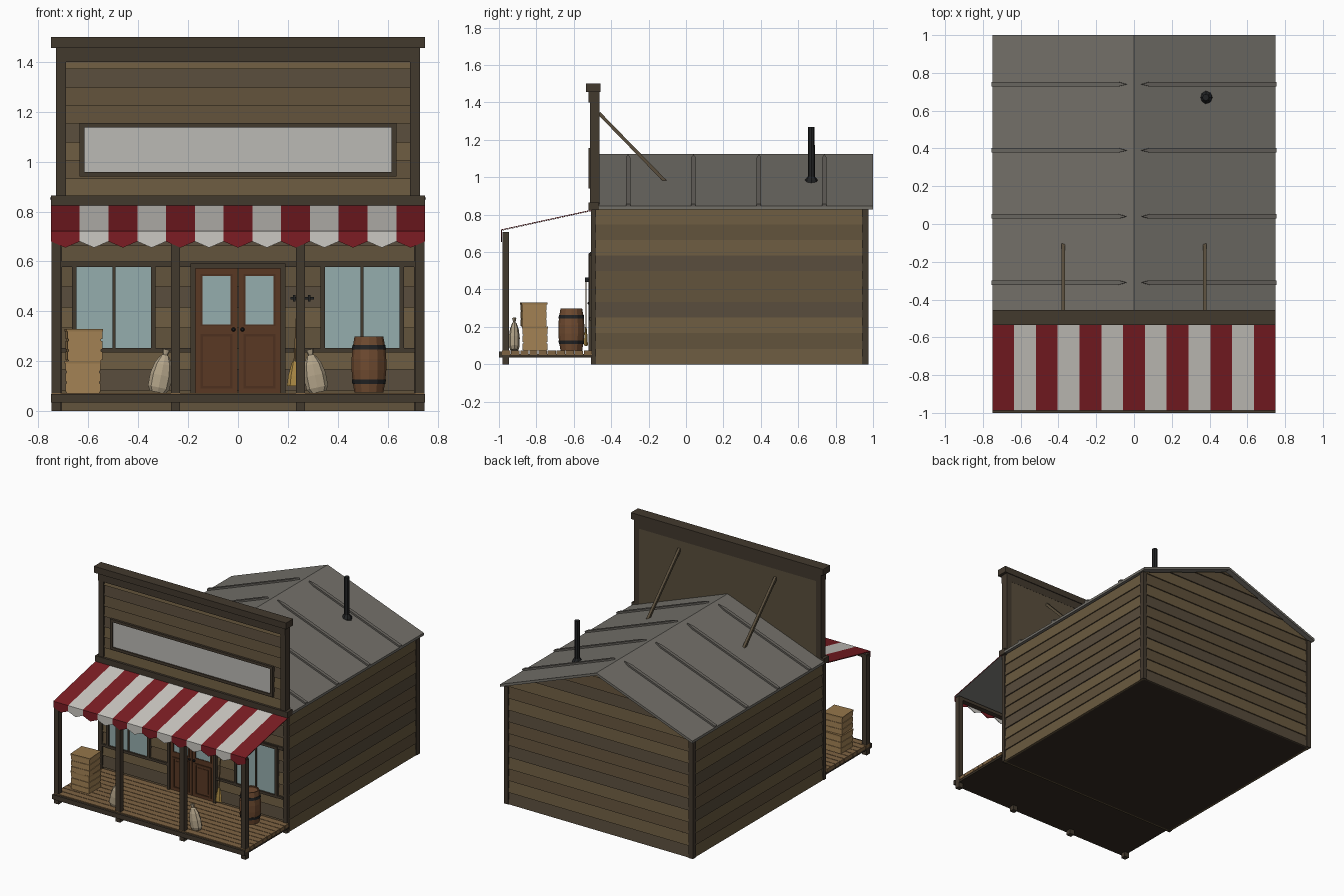
import bpy, bmesh, math
from mathutils import Matrix, Vector

if "Cube" in bpy.data.objects:
    bpy.data.objects.remove(bpy.data.objects["Cube"])

MATS = {}
COL = dict(b1=(.145, .102, .05), b2=(.115, .08, .042), b3=(.095, .07, .043), trim=(.055, .041, .027),
           dark=(.035, .025, .016), plank=(.21, .125, .055), back=(.10, .076, .045), door=(.10, .04, .017),
           door2=(.075, .03, .013), glass=(.30, .42, .42), white=(.6, .58, .54), red=(.20, .012, .017),
           roof=(.17, .16, .14), rib=(.14, .13, .115), iron=(.015, .016, .017), crate=(.37, .225, .09),
           crate2=(.30, .18, .07), barrel=(.16, .07, .03), sack=(.45, .37, .25), straw=(.42, .26, .06),
           sign=(.50, .49, .46), canvas=(.2, .2, .19))


def mat(k):
    if k not in MATS:
        MATS[k] = bpy.data.materials.new(k)
        MATS[k].diffuse_color = (*COL[k], 1)
    return MATS[k]


class Part:
    """Collects simple solids into one named object."""
    def __init__(self, name):
        self.name, self.bm, self.keys = name, bmesh.new(), []

    def add(self, verts, faces, key, M=Matrix()):
        if key not in self.keys:
            self.keys.append(key)
        vs = [self.bm.verts.new(M @ Vector(v)) for v in verts]
        for f in faces:
            self.bm.faces.new([vs[i] for i in f]).material_index = self.keys.index(key)

    def prism(self, pts, vec, key, M=Matrix()):
        n, vec = len(pts), Vector(vec)
        faces = [range(n), range(n, 2 * n)] + [(i, (i + 1) % n, n + (i + 1) % n, n + i) for i in range(n)]
        self.add([Vector(p) for p in pts] + [Vector(p) + vec for p in pts], faces, key, M)

    def box(self, x0, x1, y0, y1, z0, z1, key, M=Matrix()):
        self.prism([(x0, y0, z0), (x1, y0, z0), (x1, y1, z0), (x0, y1, z0)], (0, 0, z1 - z0), key, M)

    def frame(self, x0, x1, z0, z1, w, y0, y1, key):
        self.box(x0, x0 + w, y0, y1, z0, z1, key)
        self.box(x1 - w, x1, y0, y1, z0, z1, key)
        self.box(x0 + w, x1 - w, y0, y1, z0, z0 + w, key)
        self.box(x0 + w, x1 - w, y0, y1, z1 - w, z1, key)

    def lathe(self, prof, n, key, M=Matrix()):
        vs = [(r * math.cos(t), r * math.sin(t), z) for r, z in prof
              for t in [2 * math.pi * i / n for i in range(n)]]
        m = len(prof)
        faces = [(j * n + i, j * n + (i + 1) % n, (j + 1) * n + (i + 1) % n, (j + 1) * n + i)
                 for j in range(m - 1) for i in range(n)]
        self.add(vs, faces + [range(n), range((m - 1) * n, m * n)], key, M)

    def siding(self, half, z0, z1, step, M=Matrix(), shift=0):
        # lapped boards facing -y; half(z) is the half width at a height
        z, i = z0, shift
        while z < z1 - .005:
            t = min(z + step, z1)
            a, b = half(z), half(t)
            vs = [(-a, -.01, z), (a, -.01, z), (a, .005, z), (-a, .005, z),
                  (-b, -.002, t), (b, -.002, t), (b, .005, t), (-b, .005, t)]
            self.add(vs, [(0, 1, 2, 3), (4, 5, 6, 7), (0, 1, 5, 4), (1, 2, 6, 5), (2, 3, 7, 6), (3, 0, 4, 7)],
                     ('b2', 'b3', 'b1', 'b2', 'b1', 'b3', 'b2')[i % 7], M)
            z, i = t, i + 1

    def done(self):
        bmesh.ops.recalc_face_normals(self.bm, faces=self.bm.faces)
        me = bpy.data.meshes.new(self.name)
        self.bm.to_mesh(me)
        for k in self.keys:
            me.materials.append(mat(k))
        bpy.context.collection.objects.link(bpy.data.objects.new(self.name, me))


T, R = Matrix.Translation, Matrix.Rotation
EAVE, RIDGE = .845, 1.125
slope = lambda x: RIDGE - (RIDGE - EAVE) * abs(x) / .75

# building core
p = Part('building_body')
p.prism([(-.72, -.49, 0), (.72, -.49, 0), (.72, -.49, .835), (0, -.49, 1.1), (-.72, -.49, .835)], (0, 1.45, 0), 'dark')
p.done()

# lapped wall boards
p = Part('wall_siding')
p.siding(lambda z: .72, 0, .83, .083, T((0, -.492, 0)))
for s in (-1, 1):
    p.siding(lambda z: .73, 0, .83, .083, T((s * .723, .235, 0)) @ R(s * math.pi / 2, 4, 'Z'), 2)
p.siding(lambda z: .72 if z < .83 else max(.004, .72 * (1.1 - z) / .27), 0, 1.1, .083,
         T((0, .962, 0)) @ R(math.pi, 4, 'Z'), 1)
p.done()

# corner boards
p = Part('corner_trim')
for s in (-1, 1):
    x0, x1 = sorted((s * .705, s * .737))
    p.box(x0, x1, .94, .977, 0, .828, 'trim')
    p.box(x0, x1, -.508, -.48, .0, .83, 'trim')
p.done()

# roof with standing seams
p = Part('roof')
p.prism([(-.75, -.465, EAVE), (0, -.465, RIDGE), (.75, -.465, EAVE), (.75, -.465, EAVE - .018),
         (0, -.465, RIDGE - .018), (-.75, -.465, EAVE - .018)], (0, 1.465, 0), 'roof')
for s in (-1, 1):
    for y in (-.31, .04, .39, .74):
        p.prism([(s * x, y + d, slope(x) - .001) for x, d in
                 ((.035, 0), (.08, .012), (.75, .012), (.75, -.012), (.08, -.012))],
                (s * .004, 0, .012), 'rib')
p.done()

# stove pipe
p = Part('stove_pipe')
p.lathe([(.036, .965), (.034, .985), (.019, 1.005), (.018, 1.268)], 8, 'iron', T((.38, .67, 0)))
p.done()

# false front
p = Part('false_front')
p.box(-.725, .725, -.495, -.463, .83, 1.45, 'back')
p.siding(lambda z: .71, .857, 1.41, .0735, T((0, -.497, 0)), 2)
for s in (-1, 1):
    x0, x1 = sorted((s * .69, s * .73))
    p.box(x0, x1, -.514, -.462, .86, 1.41, 'trim')
p.box(-.73, .73, -.52, -.462, 1.4, 1.455, 'trim')
p.box(-.75, .75, -.535, -.456, 1.455, 1.5, 'trim')
p.box(-.75, .75, -.522, -.465, .825, .865, 'trim')
p.done()

p = Part('sign_board')
p.frame(-.635, .635, .94, 1.155, .019, -.522, -.495, 'trim')
p.box(-.617, .617, -.514, -.495, .958, 1.137, 'sign')
p.done()

# braces behind the false front
p = Part('front_braces')
d = Vector((0, .36, -.37))
for s in (-1, 1):
    p.box(-.009, .009, -.009, .009, 0, d.length, 'back',
          T((s * .375, -.465, 1.342)) @ d.to_track_quat('Z', 'Y').to_matrix().to_4x4())
p.done()

# porch deck
p = Part('porch_deck')
p.box(-.745, .745, -.99, -.5, .035, .055, 'dark')
p.box(-.75, .75, -1, -.985, .035, .068, 'trim')
for i in range(10):
    y = -.985 + i * .0485
    p.box(-.748, .748, y + .002, y + .0465, .05, .073, 'plank')
p.done()

# porch posts and beam
p = Part('porch_posts')
for x in (-.73, -.25, .25, .73):
    p.box(x - .018, x + .018, -.982, -.946, 0, .7, 'trim')
p.box(-.745, .745, -.982, -.946, .685, .708, 'trim')
p.done()

# striped awning with scalloped edge
p = Part('awning')
w = 1.5 / 13
for i in range(13):
    x, k = -.75 + i * w, ('red', 'white')[i % 2]
    p.prism([(x, -.988, .717), (x + w, -.988, .717), (x + w, -.505, .822), (x, -.505, .822)], (0, 0, .004), k)
    p.prism([(x + w * u, -.988, z) for u, z in
             ((0, .719), (0, .68), (.2, .67), (.5, .655), (.8, .67), (1, .68), (1, .719))], (0, .004, 0), k)
p.prism([(-.748, -.984, .714), (.748, -.984, .714), (.748, -.505, .819), (-.748, -.505, .819)], (0, 0, .002), 'canvas')
p.done()

# front wall rails
p = Part('front_rails')
p.box(-.71, .71, -.512, -.49, .578, .6, 'trim')
for s in (-1, 1):
    x0, x1 = sorted((s * .18, s * .71))
    p.box(x0, x1, -.515, -.49, .235, .252, 'trim')
p.done()

# shop windows
for s, side in ((-1, 'left'), (1, 'right')):
    p = Part(side + '_window')
    c = s * .498
    p.frame(c - .168, c + .168, .235, .595, .018, -.518, -.49, 'trim')
    p.box(c - .155, c + .155, -.506, -.49, .25, .58, 'glass')
    p.box(c - .006, c + .006, -.514, -.49, .25, .58, 'trim')
    p.done()

# double door
p = Part('door_frame')
for x0, x1, z0 in ((-.19, -.17, .07), (.17, .19, .07), (-.17, .17, .572)):
    p.box(x0, x1, -.522, -.49, z0, .592, 'trim')
p.done()
for s, side in ((-1, 'left'), (1, 'right')):
    p = Part(side + '_door')
    c = s * .086
    p.box(c - .084, c + .084, -.51, -.49, .073, .573, 'door')
    p.frame(c - .064, c + .064, .34, .55, .008, -.515, -.5, 'door2')
    p.box(c - .057, c + .057, -.512, -.5, .347, .543, 'glass')
    p.frame(c - .064, c + .064, .09, .308, .01, -.515, -.5, 'door2')
    p.box(c - .04, c + .04, -.513, -.5, .115, .283, 'door')
    p.lathe([(.004, 0), (.009, .006), (.009, .012), (.004, .018)], 8, 'iron',
            T((s * .018, -.508, .327)) @ R(math.pi / 2, 4, 'X'))
    p.done()

# broom on its wall rack
p = Part('broom_rack')
p.box(.21, .305, -.522, -.5, .447, .457, 'iron')
for x in (.225, .285):
    p.box(x - .005, x + .005, -.54, -.5, .44, .465, 'iron')
p.done()
p = Part('broom')
M = T((.222, -.535, .1)) @ R(.05, 4, 'Y')
p.lathe([(.004, .09), (.004, .365)], 6, 'crate2', M)
p.lathe([(.026, 0), (.023, .04), (.009, .1)], 6, 'straw', M @ Matrix.Diagonal((1, .45, 1, 1)))
p.done()

# stacked crates
for name, x, y, z, a in (('lower_crate', -.622, -.807, .073, 0), ('upper_crate', -.618, -.815, .201, .06)):
    p = Part(name)
    M = T((x, y, z)) @ R(a, 4, 'Z')
    p.box(-.066, .066, -.062, .062, 0, .12, 'crate', M)
    for z0 in (0, .042, .084):
        p.box(-.07, .07, -.066, .066, z0 + .003, z0 + .038, 'crate', M)
    p.box(-.073, .073, -.069, .069, .118, .128, 'crate2', M)
    p.done()

# barrel
p = Part('barrel')
rad = lambda z: .07 - .012 * ((z - .112) / .112) ** 2
M = T((.525, -.613, .074))
p.lathe([(rad(z), z) for z in (0, .045, .09, .135, .18, .225)] + [(.05, .225), (.05, .217)], 12, 'barrel', M)
for z in (.034, .172):
    p.lathe([(rad(z) + .002, z), (rad(z + .018) + .002, z + .018)], 12, 'iron', M)
p.done()

# grain sacks leaning on the posts
for s, side in ((-1, 'left'), (1, 'right')):
    p = Part(side + '_sack')
    M = T((s * .322, -.918, .075)) @ R(-s * .2, 4, 'Y') @ Matrix.Diagonal((1, .65, 1, 1))
    p.lathe([(.032, 0), (.044, .02), (.045, .07), (.036, .115), (.02, .145), (.01, .153), (.017, .175)], 8, 'sack', M)
    p.done()

for m in bpy.data.materials:
    if m.users and not m.is_grease_pencil:
        m.use_nodes = True
        m.node_tree.nodes["Principled BSDF"].inputs["Base Color"].default_value = m.diffuse_color
